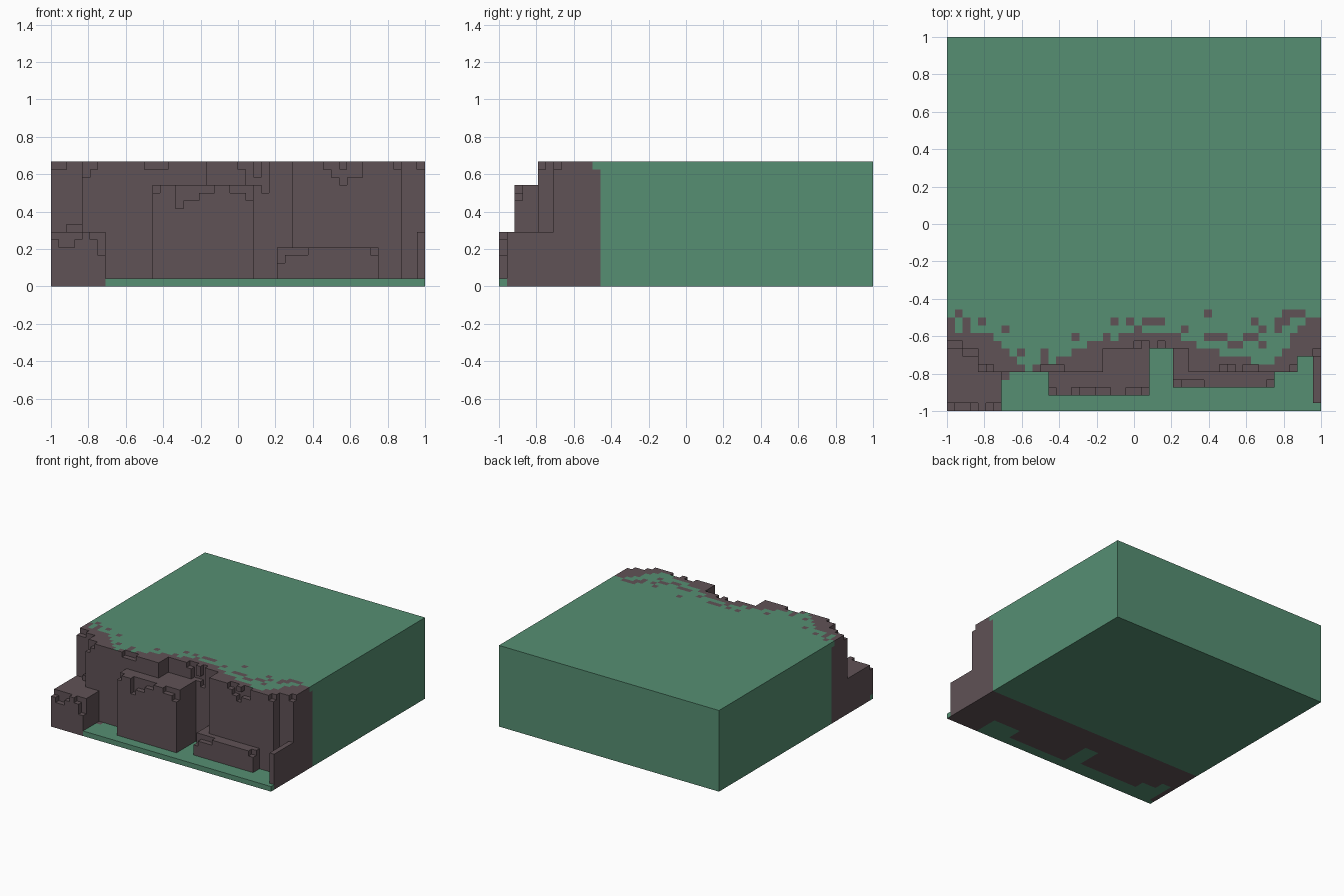
import bpy
import bmesh
from mathutils import Vector

if "Cube" in bpy.data.objects:
    bpy.data.objects.remove(bpy.data.objects["Cube"])

N, TOP, BACK = 48, 16, 13      # cells per side, cells high, depth of the rocky strip
U = 2.0 / N                    # cell size


def material(name, rgb):
    m = bpy.data.materials.new(name)
    m.use_nodes = True
    m.diffuse_color = (*rgb, 1)
    m.node_tree.nodes["Principled BSDF"].inputs["Base Color"].default_value = (*rgb, 1)
    return m


MATS = [material("grass green", (0.093, 0.275, 0.171)),
        material("rock brown", (0.117, 0.084, 0.093))]
GRASS, ROCK = 0, 1

cells = {}                     # (i, j, k) -> part name


def fill(part, i0, i1, j0, j1, k0, k1):
    for i in range(i0, i1):
        for j in range(j0, j1):
            for k in range(k0, k1):
                cells[i, j, k] = part


# Flat ground at the foot of the cliff
fill("meadow_floor", 0, N, 0, BACK, 0, 1)
# Cliff wall: runs of columns, each with its own front line
for i0, i1, front in ((0, 4, 8), (4, 20, 5), (20, 31, 8), (31, 45, 5), (45, 48, 7)):
    fill("cliff_wall", i0, i1, front, BACK, 0, TOP)
# Ledges standing in front of the wall
fill("corner_ledge", 0, 4, 0, 8, 0, 7)
fill("corner_ledge", 4, 7, 0, 5, 0, 7)
fill("corner_ledge", 2, 4, 7, 8, 7, 8)
fill("middle_ledge", 13, 20, 2, 5, 0, 13)
fill("middle_ledge", 20, 26, 2, 8, 0, 13)
fill("low_ledge", 29, 31, 3, 8, 0, 5)
fill("low_ledge", 31, 42, 3, 5, 0, 5)
fill("side_fin", 47, 48, 1, 7, 0, 7)

rock_columns = {(i, j) for (i, j, k) in cells if k > 0}

# Chipped edges: (i0, i1, front j, k0, k1), one cell deep
CHIPS = (
    (0, 2, 8, 15, 16), (4, 6, 5, 15, 16), (4, 5, 5, 14, 15), (12, 15, 5, 15, 16),
    (24, 26, 8, 15, 16), (25, 26, 8, 14, 15), (25, 27, 8, 13, 14), (27, 28, 8, 12, 16),
    (35, 37, 5, 15, 16), (36, 38, 5, 14, 15), (37, 38, 5, 13, 14), (38, 40, 5, 14, 16),
    (44, 45, 5, 15, 16), (47, 48, 7, 15, 16),
    (0, 1, 0, 6, 7), (1, 3, 0, 5, 7), (3, 4, 0, 6, 7), (5, 6, 0, 6, 7), (6, 7, 0, 4, 7),
    (13, 14, 2, 12, 13), (16, 21, 2, 12, 13), (16, 17, 2, 10, 12), (17, 19, 2, 11, 12),
    (23, 26, 2, 12, 13), (25, 26, 2, 11, 12),
    (29, 33, 3, 4, 5), (29, 30, 3, 3, 4), (41, 42, 3, 4, 5),
)
for i0, i1, j, k0, k1 in CHIPS:
    for i in range(i0, i1):
        for k in range(k0, k1):
            cells.pop((i, j, k), None)

# How far bare rock reaches back on the clifftop, per column, plus loose patches
ROCK_EDGE = [12, 10, 11, 10, 10, 10, 9, 8, 7, 6, 5, 6, 8, 6, 7, 7,
             8, 8, 9, 9, 10, 9, 10, 10, 11, 10, 10, 10, 10, 10, 9, 9,
             8, 8, 8, 7, 7, 7, 7, 6, 6, 6, 7, 8, 10, 11, 12, 12]
PATCHES = {(1, 12), (2, 11), (4, 11), (7, 10), (9, 7), (16, 9), (21, 11), (23, 11),
           (25, 11), (26, 11), (27, 11), (30, 10), (33, 12), (33, 9), (34, 9), (35, 9),
           (36, 8), (37, 8), (38, 9), (39, 9), (40, 8), (39, 11), (40, 10), (42, 10),
           (42, 11), (43, 11), (43, 12), (44, 12), (45, 12)}


def paint(i, j, k, d):
    """Colour of the face of cell (i, j, k) that looks along d."""
    if d[2] > 0:
        if k == TOP - 1:
            return ROCK if j < ROCK_EDGE[i] or (i, j) in PATCHES else GRASS
        return ROCK if (i, j) in rock_columns or (i, j) == (7, 4) else GRASS
    if d[0] and j == BACK - 1 and k == TOP - 1:
        return GRASS
    # The underside and the right side carry the rock outline mirrored
    col = N - 1 - i if d[2] < 0 or (d[0] < 0 and k == 0) else i
    return ROCK if (col, j) in rock_columns or k > 0 else GRASS


def corners(cell, axis, sign):
    a, b = (axis + 1) % 3, (axis + 2) % 3
    ring = ((0, 0), (1, 0), (1, 1), (0, 1))
    for s, t in ring if sign > 0 else ring[::-1]:
        p = list(cell)
        p[axis] += sign > 0
        p[a] += s
        p[b] += t
        yield tuple(p)


def build(part):
    """Mesh of the exposed cell faces of one part."""
    bm = bmesh.new()
    verts = {}
    for cell in [c for c, name in cells.items() if name == part]:
        for axis in range(3):
            for sign in (-1, 1):
                d = [0, 0, 0]
                d[axis] = sign
                nb = tuple(c + e for c, e in zip(cell, d))
                if nb in cells or nb[1] == BACK:
                    continue
                ring = []
                for p in corners(cell, axis, sign):
                    if p not in verts:
                        verts[p] = bm.verts.new(Vector(p) * U - Vector((1, 1, 0)))
                    ring.append(verts[p])
                bm.faces.new(ring).material_index = paint(*cell, d)
    finish(part, bm)


def finish(name, bm):
    me = bpy.data.meshes.new(name)
    bm.to_mesh(me)
    bm.free()
    for m in MATS:
        me.materials.append(m)
    bpy.context.collection.objects.link(bpy.data.objects.new(name, me))


for part in ("meadow_floor", "cliff_wall", "corner_ledge", "middle_ledge",
             "low_ledge", "side_fin"):
    build(part)

# Grassy plateau filling everything behind the rocky strip
bm = bmesh.new()
bmesh.ops.create_cube(bm, size=1)
depth = (N - BACK) * U
bmesh.ops.scale(bm, vec=(2, depth, TOP * U), verts=bm.verts)
bmesh.ops.translate(bm, vec=(0, 1 - depth / 2, TOP * U / 2), verts=bm.verts)
finish("grass_plateau", bm)
